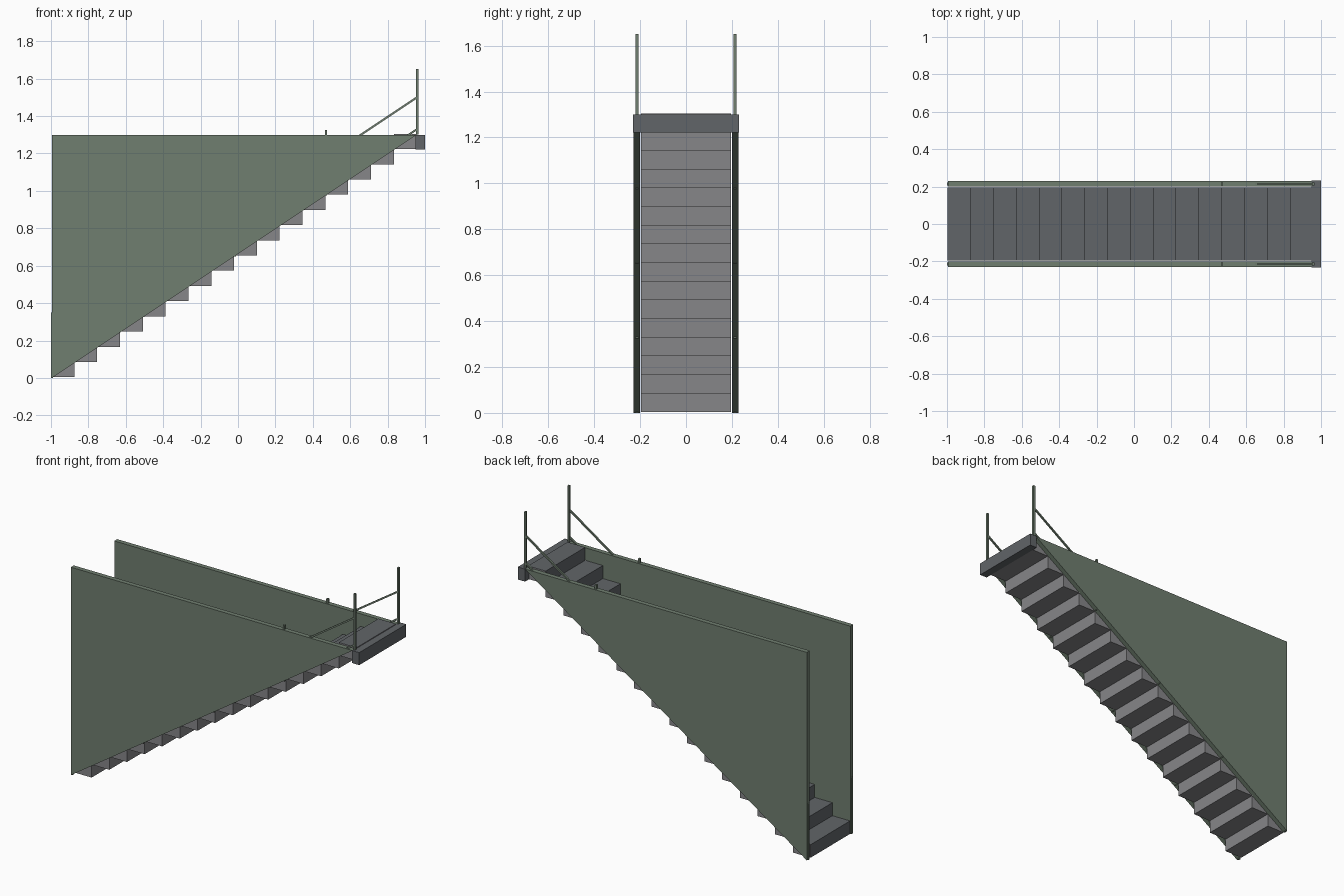
import bpy, bmesh, math

if "Cube" in bpy.data.objects:
    bpy.data.objects.remove(bpy.data.objects["Cube"])

N = 16                       # number of steps
X0, RUN, RISE = -0.997, 0.122, 0.0813
SLOPE = RISE / RUN


def material(name, rgb):
    m = bpy.data.materials.new(name)
    m.diffuse_color = (*rgb, 1)
    m.use_nodes = True
    m.node_tree.nodes["Principled BSDF"].inputs["Base Color"].default_value = m.diffuse_color
    return m


GREEN = material("green_paint", (0.16, 0.21, 0.16))
DARK = material("dark_tread", (0.12, 0.13, 0.14))
LIGHT = material("grey_underside", (0.24, 0.24, 0.25))


def prism(name, profile, y0, y1, mats):
    """Extrude an x-z profile between two y positions."""
    bm = bmesh.new()
    face = bm.faces.new([bm.verts.new((x, y0, z)) for x, z in profile])
    ext = bmesh.ops.extrude_face_region(bm, geom=[face])
    for v in ext["geom"]:
        if isinstance(v, bmesh.types.BMVert):
            v.co.y = y1
    bmesh.ops.recalc_face_normals(bm, faces=bm.faces)
    if len(mats) > 1:        # dark top and riser, lighter elsewhere
        bm.normal_update()
        for f in bm.faces:
            f.material_index = 0 if f.normal.z > 0.9 or f.normal.x < -0.9 else 1
    me = bpy.data.meshes.new(name)
    bm.to_mesh(me)
    bm.free()
    for m in mats:
        me.materials.append(m)
    ob = bpy.data.objects.new(name, me)
    bpy.context.collection.objects.link(ob)
    return ob


def rect(x0, x1, z0, z1):
    return [(x0, z0), (x1, z0), (x1, z1), (x0, z1)]


# Steps
for i in range(N):
    x, z = X0 + i * RUN, 0.004 + i * RISE
    prism(f"step_{i + 1}", rect(x, x + RUN, z, z + RISE), -0.195, 0.195, [DARK, LIGHT])

# Top landing edge
prism("landing", rect(0.95, 1.0, 1.222, 1.3), -0.232, 0.232, [DARK])

for side, s in (("left", 1), ("right", -1)):
    # Triangular side wall
    prism(f"{side}_side_wall", [(-0.995, 0), (0.953, 1.299), (-0.995, 1.299)],
          s * 0.2, s * 0.229, [GREEN])
    # Railing posts every four steps, mostly buried in the wall
    for k in range(5):
        x = -0.994 + 4 * k * RUN
        z = 4 * k * RISE
        prism(f"{side}_post_{k + 1}", rect(x - 0.006, x + 0.006, z, z + 0.35),
              s * 0.207, s * 0.221, [GREEN])
    # Sloped rails following the stairs
    for label, h in (("upper", 0.2), ("lower", 0.03)):
        xa, xb = -0.994, 0.952
        za, zb = h, h + (xb - xa) * SLOPE
        t = 0.006
        prism(f"{side}_{label}_rail",
              [(xa, za - t), (xb, zb - t), (xb, zb + t), (xa, za + t)],
              s * 0.209, s * 0.219, [GREEN])
